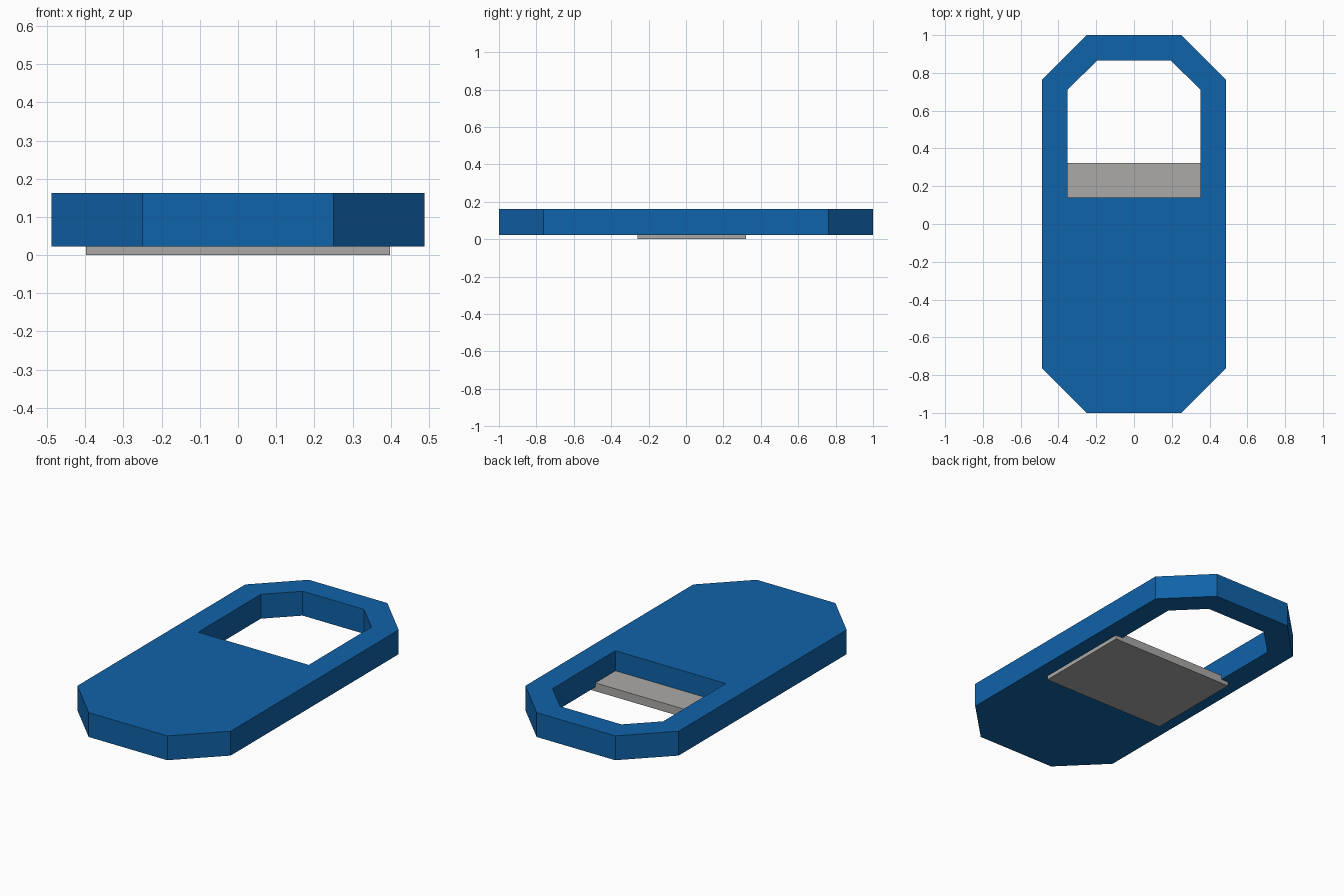
import bpy, bmesh

if "Cube" in bpy.data.objects:
    bpy.data.objects.remove(bpy.data.objects["Cube"])


def material(name, rgb):
    m = bpy.data.materials.new(name)
    m.diffuse_color = (*rgb, 1)
    m.use_nodes = True
    m.node_tree.nodes["Principled BSDF"].inputs["Base Color"].default_value = m.diffuse_color
    return m


blue = material("blue", (0.005, 0.125, 0.40))
grey = material("warm grey", (0.41, 0.40, 0.39))


def mirrored(half):
    """Closed outline from its right half, listed bottom to top."""
    return half + [(-x, y) for x, y in reversed(half)]


def finish(bm, name, mat):
    bmesh.ops.recalc_face_normals(bm, faces=bm.faces)
    me = bpy.data.meshes.new(name)
    bm.to_mesh(me)
    bm.free()
    me.materials.append(mat)
    ob = bpy.data.objects.new(name, me)
    bpy.context.collection.objects.link(ob)
    return ob


def prism(name, outline, z0, z1, mat):
    bm = bmesh.new()
    face = bm.faces.new([bm.verts.new((x, y, z0)) for x, y in outline])
    top = bmesh.ops.extrude_face_region(bm, geom=[face])["geom"]
    verts = [v for v in top if isinstance(v, bmesh.types.BMVert)]
    bmesh.ops.translate(bm, verts=verts, vec=(0, 0, z1 - z0))
    return finish(bm, name, mat)


# Body: long octagon with a chamfered window through it
body = prism("body", mirrored([(0.25, -1), (0.488, -0.763), (0.488, 0.763), (0.25, 1)]),
             0.023, 0.163, blue)
window = prism("window_cutter", mirrored([(0.352, 0.14), (0.352, 0.71), (0.195, 0.866)]),
               -0.1, 0.3, blue)
cut = body.modifiers.new("window", 'BOOLEAN')
cut.operation = 'DIFFERENCE'
cut.solver = 'EXACT'
cut.object = window
bpy.context.view_layer.objects.active = body
body.select_set(True)
bpy.ops.object.modifier_apply(modifier=cut.name)
bpy.data.objects.remove(window)

# Plate under the body, with a raised step that sits in the window
prism("bottom_plate", mirrored([(0.398, -0.26), (0.398, 0.322)]), 0, 0.023, grey)
prism("plate_step", mirrored([(0.351, 0.14), (0.351, 0.322)]), 0.023, 0.048, grey)
